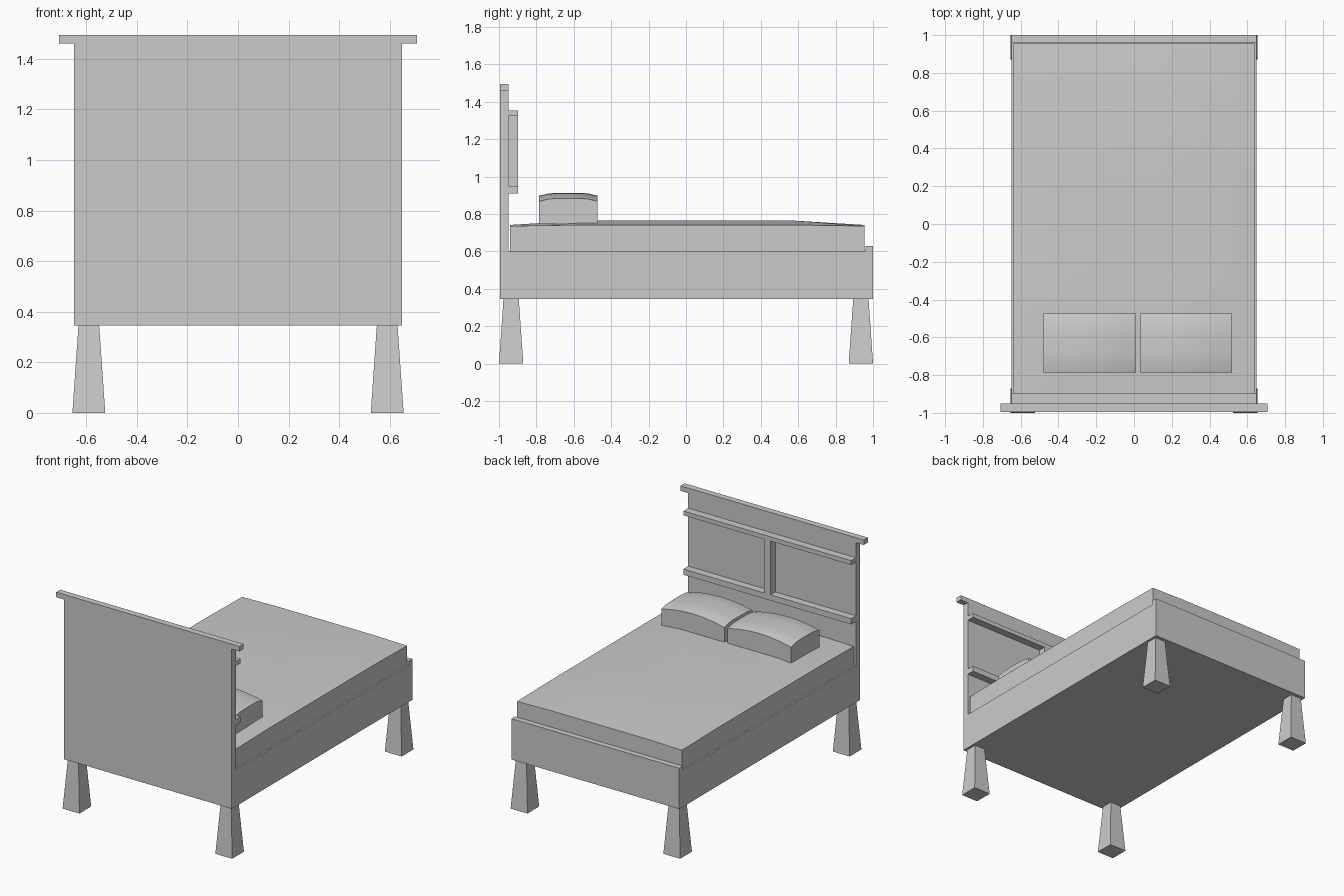
import bpy, bmesh

if "Cube" in bpy.data.objects:
    bpy.data.objects.remove(bpy.data.objects["Cube"])


def make_object(name, bm):
    bmesh.ops.recalc_face_normals(bm, faces=bm.faces)
    mesh = bpy.data.meshes.new(name)
    bm.to_mesh(mesh)
    bm.free()
    ob = bpy.data.objects.new(name, mesh)
    bpy.context.collection.objects.link(ob)
    return ob


def box(name, x, y, z, taper=1.0):
    """Box from (min, max) ranges; taper scales the top in x and y."""
    bm = bmesh.new()
    bmesh.ops.create_cube(bm, size=1)
    for v in bm.verts:
        s = taper if v.co.z > 0 else 1.0
        v.co.x = (x[0] + x[1]) / 2 + v.co.x * s * (x[1] - x[0])
        v.co.y = (y[0] + y[1]) / 2 + v.co.y * s * (y[1] - y[0])
        v.co.z = z[0] if v.co.z < 0 else z[1]
    return make_object(name, bm)


def cushion(name, x, y, bottom, segments, height):
    """Block with straight sides and a crowned top; height(u, v), u and v in -1..1."""
    bm = bmesh.new()
    bmesh.ops.create_grid(bm, x_segments=segments, y_segments=segments, size=1)
    ext = bmesh.ops.extrude_face_region(bm, geom=bm.faces[:])
    top = {g for g in ext["geom"] if isinstance(g, bmesh.types.BMVert)}
    for v in bm.verts:
        u, w = v.co.x, v.co.y
        v.co.z = height(u, w) if v in top else bottom
        v.co.x = (x[0] + x[1]) / 2 + u * (x[1] - x[0]) / 2
        v.co.y = (y[0] + y[1]) / 2 + w * (y[1] - y[0]) / 2
    ob = make_object(name, bm)
    bpy.context.view_layer.objects.active = ob
    ob.select_set(True)
    bpy.ops.object.shade_smooth_by_angle(angle=0.6)
    ob.select_set(False)
    return ob


W = 0.648

# Tapered legs
for sx, side in ((-1, "left"), (1, "right")):
    for cy, end in ((-0.935, "head"), (0.935, "foot")):
        cx = sx * 0.59
        box(f"{end}_leg_{side}", (cx - 0.065, cx + 0.065),
            (cy - 0.065, cy + 0.065), (0, 0.345), taper=0.63)

# Bed base and footboard
box("bed_base", (-W, W), (-0.95, 0.96), (0.345, 0.60))
box("footboard", (-W, W), (0.96, 1.0), (0.345, 0.63))

# Headboard with cap, two shelves and a divider
box("headboard", (-W, W), (-0.995, -0.95), (0.345, 1.46))
box("headboard_cap", (-0.708, 0.708), (-0.995, -0.95), (1.46, 1.495))
box("lower_shelf", (-W, W), (-0.95, -0.897), (0.91, 0.95))
box("upper_shelf", (-W, W), (-0.95, -0.897), (1.325, 1.355))
box("shelf_divider", (-0.025, 0.025), (-0.95, -0.897), (0.95, 1.325))


# Mattress with a slightly raised middle
def mattress_height(u, v):
    edge = (abs(u) > 0.9) + (abs(v) > 0.9)
    return (0.765, 0.742, 0.736)[edge]


cushion("mattress", (-0.637, 0.637), (-0.942, 0.955), 0.59, 5, mattress_height)


# Pillows
def pillow_height(u, v):
    return 0.868 + 0.03 * (1 - u * u) + 0.016 * (1 - v ** 4)


cushion("pillow_left", (-0.48, 0.01), (-0.785, -0.473), 0.748, 6, pillow_height)
cushion("pillow_right", (0.035, 0.52), (-0.785, -0.473), 0.748, 6, pillow_height)
